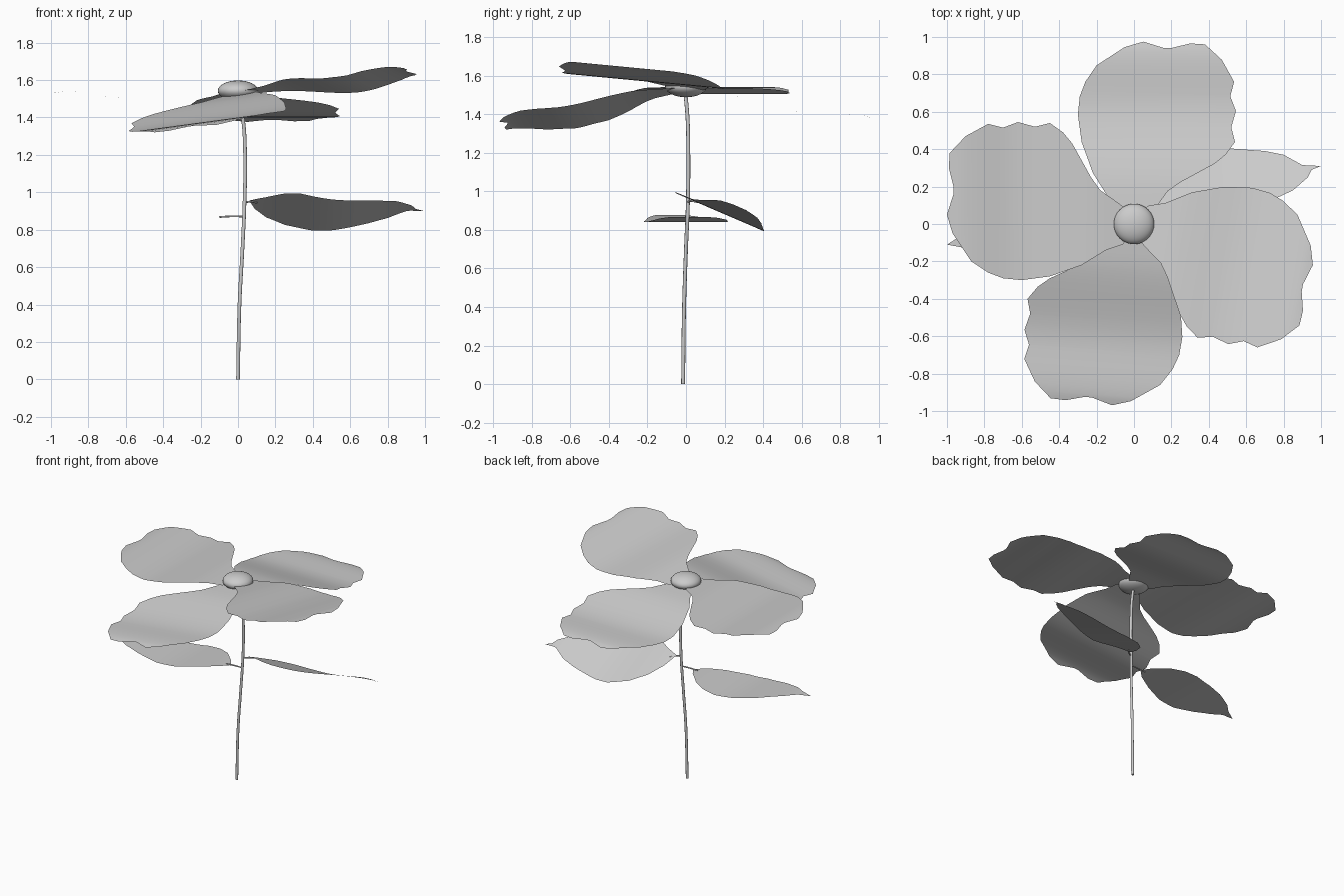
import bpy, bmesh
from math import radians
from mathutils import Matrix, Vector

if "Cube" in bpy.data.objects:
    bpy.data.objects.remove(bpy.data.objects["Cube"])


def wave(knots, u):
    """Eased height between the crests and troughs listed in knots."""
    for (u0, z0), (u1, z1) in zip(knots, knots[1:]):
        if u <= u1:
            t = max(0, (u - u0) / (u1 - u0))
            return z0 + (z1 - z0) * t * t * (3 - 2 * t)
    return knots[-1][1]


def sheet(name, outline, knots, base_z, pitch, roll, angle):
    """Thin rippled blade: outline sliced across its length, then bent and tilted."""
    bm = bmesh.new()
    bm.faces.new([bm.verts.new((u, v, 0)) for u, v in outline])
    for i in range(1, 24):
        bmesh.ops.bisect_plane(bm, geom=bm.verts[:] + bm.edges[:] + bm.faces[:],
                               plane_co=(i * 0.04 + 0.003, 0, 0), plane_no=(1, 0, 0))
    bmesh.ops.triangulate(bm, faces=bm.faces[:])
    bm.normal_update()
    flip = [f for f in bm.faces if f.normal.z < 0]
    if flip:
        bmesh.ops.reverse_faces(bm, faces=flip)
    for v in bm.verts:
        v.co.z = base_z + wave(knots, v.co.x) + pitch * v.co.x + roll * v.co.y
    bm.transform(Matrix.Rotation(radians(angle), 4, 'Z'))
    for f in bm.faces:
        f.smooth = True
    me = bpy.data.meshes.new(name)
    bm.to_mesh(me)
    bm.free()
    ob = bpy.data.objects.new(name, me)
    bpy.context.collection.objects.link(ob)


def tube(name, points, radius):
    """Round tube swept along a smooth path."""
    cu = bpy.data.curves.new(name, 'CURVE')
    cu.dimensions = '3D'
    cu.bevel_depth = radius
    cu.bevel_resolution = 3
    cu.use_fill_caps = True
    sp = cu.splines.new('BEZIER')
    sp.bezier_points.add(len(points) - 1)
    for bp, co in zip(sp.bezier_points, points):
        bp.co = co
        bp.handle_left_type = bp.handle_right_type = 'AUTO'
    ob = bpy.data.objects.new(name, cu)
    bpy.context.collection.objects.link(ob)


# Stem with a gentle bow
tube("stem", [(0, -.015, 0), (.008, -.01, .4), (.024, 0, .7), (.035, .01, .95),
              (.038, .012, 1.2), (.028, .008, 1.38), (0, -.005, 1.53)], .01)

# Flower centre
bpy.ops.mesh.primitive_uv_sphere_add(segments=32, ring_count=16, radius=1, location=(0, 0, 1.543))
centre = bpy.context.object
centre.name = "flower_centre"
centre.scale = (.108, .108, .055)
bpy.ops.object.shade_smooth()

# Four ruffled petals, one outline turned round the centre
petal = [(.02, -.06), (.08, -.11), (.18, -.18), (.23, -.25), (.33, -.43), (.38, -.49),
         (.45, -.54), (.53, -.52), (.62, -.545), (.7, -.515), (.78, -.535), (.9, -.47),
         (.985, -.38), (.99, -.3), (.965, -.2), (.965, -.16), (1, -.05), (.97, .05), (.87, .2),
         (.78, .26), (.7, .29), (.6, .3), (.45, .28), (.28, .22), (.15, .14), (.06, .11), (.02, .06)]
petal_wave = [(0, 0), (.22, .007), (.6, -.026), (.92, .01), (1, 0)]
for name, pitch, roll, angle, size in (("petal_left", 0, 0, 180, 1),
                                       ("petal_back", -.16, 0, 90, .975),
                                       ("petal_right", .098, -.094, -10, .98),
                                       ("petal_front", -.17, .135, 266, .975)):
    sheet(name, [(u * size, v) for u, v in petal], petal_wave, 1.53, pitch, roll, angle)

# Two pointed leaves on short stalks
leaf_wave = [(0, 0), (.1, 0), (.48, -.028), (.92, .01), (1, 0)]
leaf_right = [(.06, .03), (.09, .02), (.15, 0), (.25, -.05), (.33, -.06), (.5, .02), (.7, .11),
              (.85, .18), (.93, .25), (.95, .29), (1, .31), (.9, .315), (.8, .37), (.7, .39),
              (.5, .405), (.4, .4), (.25, .34), (.15, .25), (.09, .14)]
leaf_left = [(.06, 0), (.1, -.06), (.2, -.16), (.3, -.21), (.4, -.22), (.55, -.18), (.7, -.11),
             (.85, -.01), (.92, .06), (1, .11), (.92, .125), (.85, .165), (.72, .2),
             (.55, .22), (.4, .2), (.25, .14), (.13, .07)]
sheet("leaf_right", leaf_right, leaf_wave, .965, .067, -.43, 0)
sheet("leaf_left", leaf_left, leaf_wave, .868, 0, 0, 180)
tube("stalk_right", [(.034, .008, .945), (.06, .02, .95), (.1, .06, .945)], .005)
tube("stalk_left", [(.03, .005, .87), (-.02, .003, .872), (-.1, 0, .868)], .005)
